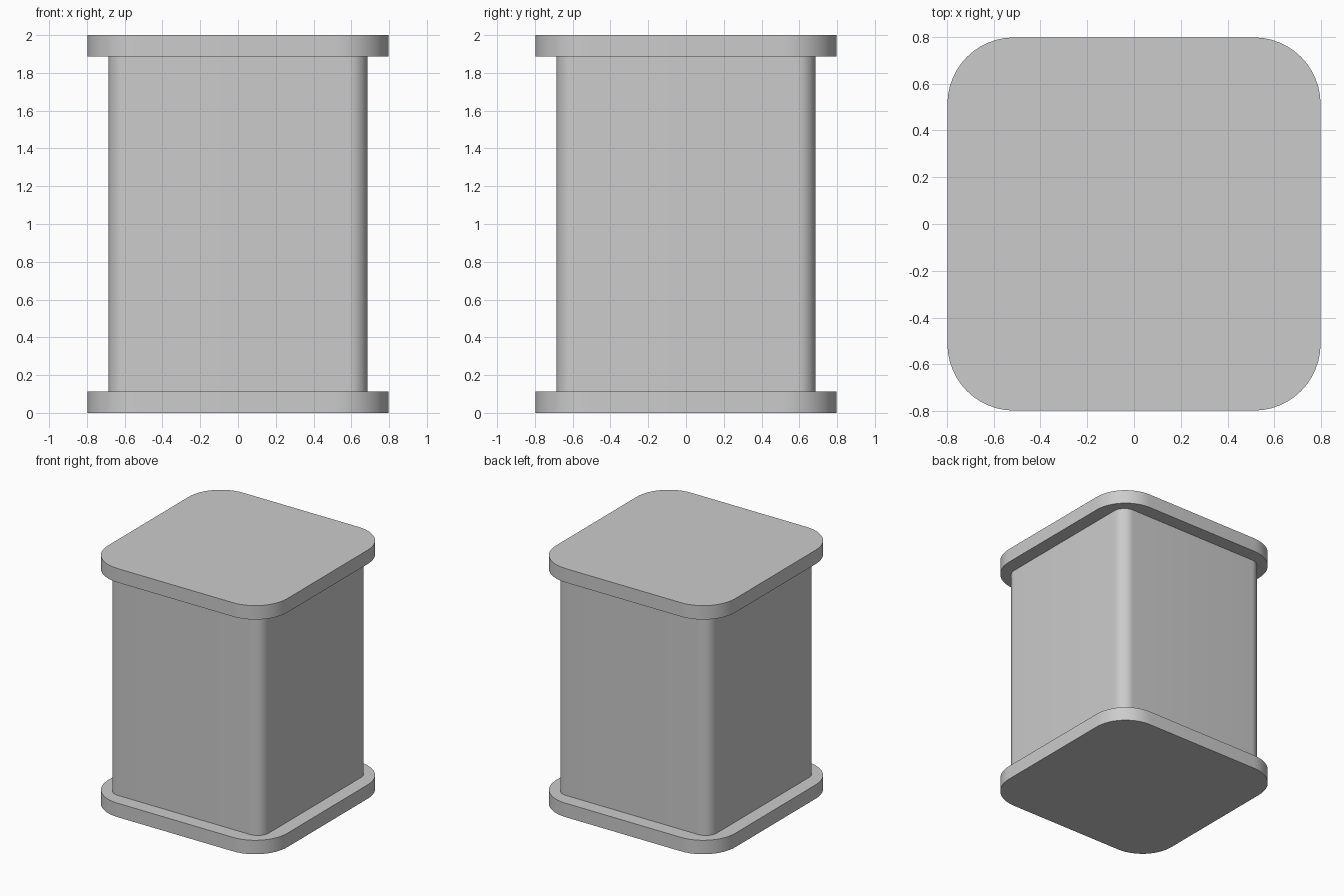
import bpy
import bmesh
import math

if "Cube" in bpy.data.objects:
    bpy.data.objects.remove(bpy.data.objects["Cube"], do_unlink=True)

# Single plain grey material
grey = bpy.data.materials.new("light_grey")
grey.use_nodes = True
colour = (0.6, 0.6, 0.6, 1)
grey.diffuse_color = colour
grey.node_tree.nodes["Principled BSDF"].inputs["Base Color"].default_value = colour


def rounded_block(name, half, radius, bottom, top, steps=12):
    """Extrude a square with rounded corners from bottom to top."""
    bm = bmesh.new()
    ring = []
    for corner in range(4):
        mid = math.radians(45 + 90 * corner)
        cx = math.copysign(half - radius, math.cos(mid))
        cy = math.copysign(half - radius, math.sin(mid))
        for i in range(steps + 1):
            a = math.radians(90) * (corner + i / steps)
            ring.append(bm.verts.new((cx + radius * math.cos(a),
                                      cy + radius * math.sin(a), bottom)))
    base = bm.faces.new(ring)
    result = bmesh.ops.extrude_face_region(bm, geom=[base], use_keep_orig=True)
    lifted = [v for v in result["geom"] if isinstance(v, bmesh.types.BMVert)]
    bmesh.ops.translate(bm, verts=lifted, vec=(0, 0, top - bottom))
    bmesh.ops.recalc_face_normals(bm, faces=bm.faces)
    mesh = bpy.data.meshes.new(name)
    bm.to_mesh(mesh)
    bm.free()
    mesh.materials.append(grey)
    obj = bpy.data.objects.new(name, mesh)
    bpy.context.collection.objects.link(obj)
    bpy.ops.object.select_all(action="DESELECT")
    obj.select_set(True)
    bpy.context.view_layer.objects.active = obj
    bpy.ops.object.shade_smooth_by_angle(angle=math.radians(30))


# Two end plates with a narrower column between them
plate = 0.112
rounded_block("bottom_plate", 0.798, 0.285, 0, plate)
rounded_block("column", 0.686, 0.1, plate, 2 - plate)
rounded_block("top_plate", 0.798, 0.285, 2 - plate, 2)
